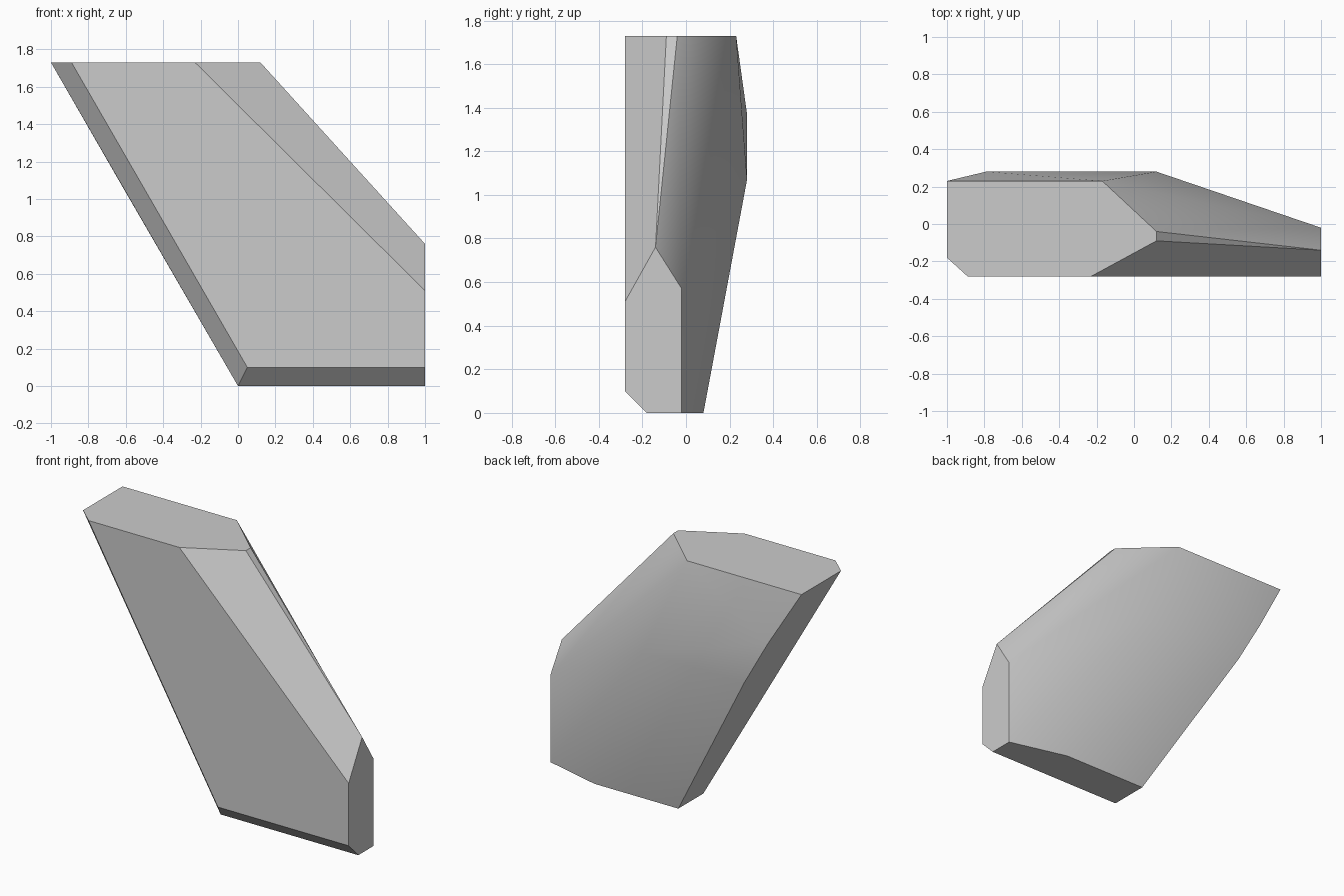
import bpy
import bmesh

cube = bpy.data.objects.get("Cube")
if cube:
    bpy.data.objects.remove(cube, do_unlink=True)

TOP, FRONT, BACK, END = 1.73, -0.28, 0.28, 1.0

# Corners of the slanted block, named by where they sit
corner = {
    # flat front panel
    "front_top_outer": (-0.89, FRONT, TOP),
    "front_top_inner": (-0.23, FRONT, TOP),
    "front_end_high": (END, FRONT, 0.51),
    "front_end_low": (END, FRONT, 0.10),
    "front_base": (0.05, FRONT, 0.10),
    # outer ring behind the front chamfers
    "rim_top_outer": (-END, -0.18, TOP),
    "rim_top_inner": (0.12, -0.09, TOP),
    "rim_end_high": (END, -0.14, 0.76),
    "rim_end_low": (END, -0.18, 0),
    "rim_base": (0, -0.18, 0),
    # rounded back
    "back_top_outer": (-END, 0.23, TOP),
    "back_top_inner": (-0.17, 0.23, TOP),
    "back_top_tip": (0.12, -0.04, TOP),
    "back_end_high": (END, -0.02, 0.57),
    "back_end_low": (END, -0.02, 0),
    "back_base_inner": (0.61, 0.08, 0),
    "back_base_outer": (0, 0.08, 0),
    "bulge_low": (-0.62, BACK, 1.07),
    "bulge_high": (-0.79, BACK, 1.37),
    "bulge_peak": (0.12, BACK, 1.07),
}

# Crisp planes: front, chamfers, top, end, base and slanted side
flat_faces = [
    "front_top_outer front_top_inner front_end_high front_end_low front_base",
    "front_top_outer front_base rim_base rim_top_outer",
    "front_base front_end_low rim_end_low rim_base",
    "front_top_inner rim_top_inner rim_end_high front_end_high",
    "rim_top_inner back_top_tip rim_end_high",
    "rim_top_outer front_top_outer front_top_inner rim_top_inner "
    "back_top_tip back_top_inner back_top_outer",
    "front_end_high rim_end_high back_end_high back_end_low rim_end_low front_end_low",
    "rim_base rim_end_low back_end_low back_base_inner back_base_outer",
    "rim_top_outer rim_base back_base_outer bulge_low bulge_high back_top_outer",
]

# Softly shaded planes of the bulging back
smooth_faces = [
    "back_top_outer back_top_inner bulge_high",
    "back_top_inner bulge_peak bulge_high",
    "bulge_high bulge_peak bulge_low",
    "bulge_low bulge_peak back_base_inner back_base_outer",
    "back_base_inner bulge_peak back_end_low",
    "back_end_low bulge_peak back_end_high",
    "back_end_high bulge_peak back_top_inner",
    "back_end_high back_top_inner back_top_tip",
    "back_end_high back_top_tip rim_end_high",
]

bm = bmesh.new()
verts = {name: bm.verts.new(place) for name, place in corner.items()}
for group, is_smooth in ((flat_faces, False), (smooth_faces, True)):
    for names in group:
        face = bm.faces.new([verts[n] for n in names.split()])
        face.smooth = is_smooth
bmesh.ops.recalc_face_normals(bm, faces=bm.faces)

# Keep a hard edge wherever a crisp plane meets another face
for edge in bm.edges:
    edge.smooth = all(f.smooth for f in edge.link_faces)

mesh = bpy.data.meshes.new("slanted_block")
bm.to_mesh(mesh)
bm.free()
block = bpy.data.objects.new("slanted_block", mesh)
bpy.context.collection.objects.link(block)

# Single plain grey
grey = bpy.data.materials.new("plain_grey")
grey.use_nodes = True
colour = (0.6, 0.6, 0.6, 1)
grey.diffuse_color = colour
grey.node_tree.nodes["Principled BSDF"].inputs["Base Color"].default_value = colour
mesh.materials.append(grey)
